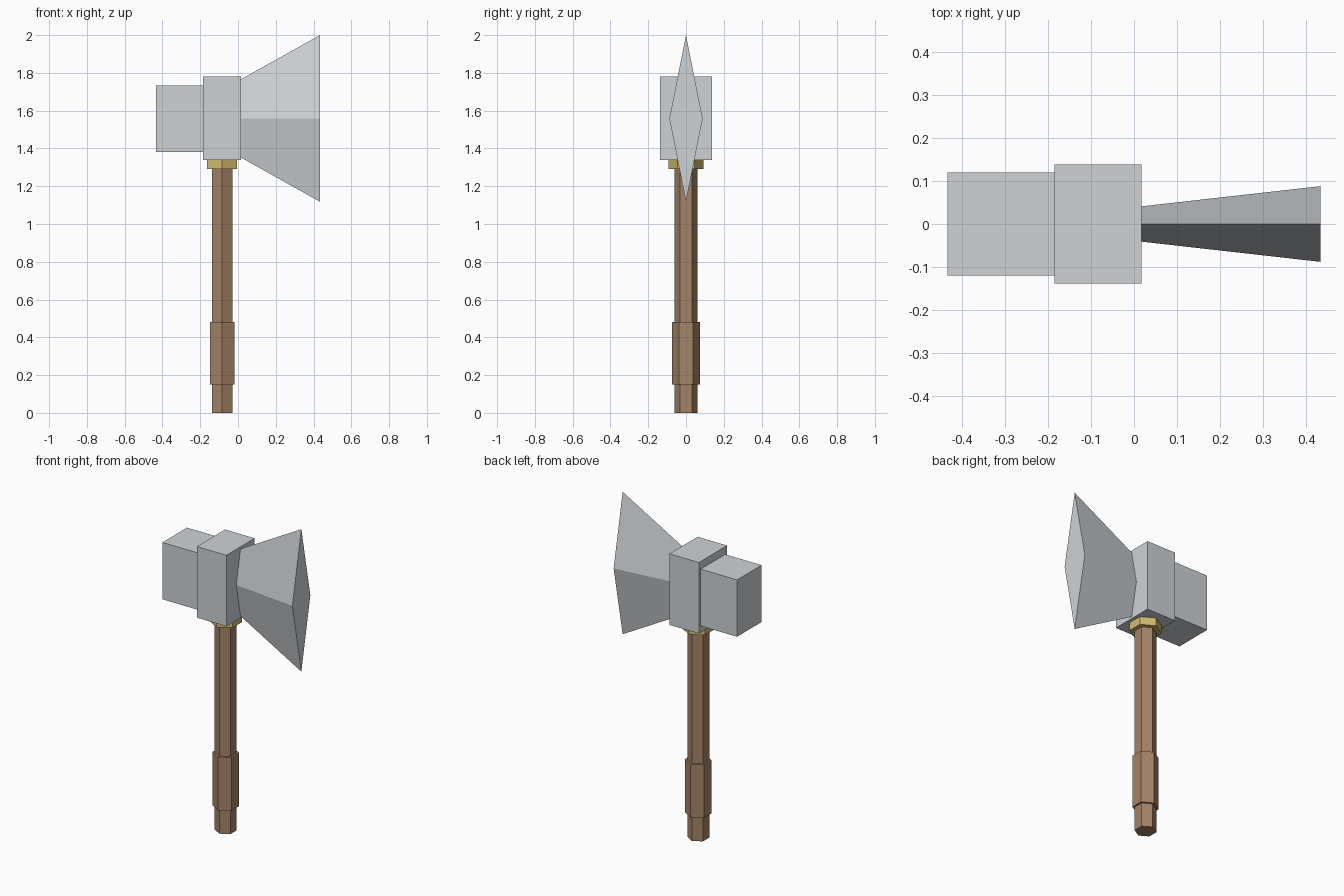
import bpy
import bmesh
from math import radians
from mathutils import Matrix, Vector

cube = bpy.data.objects.get("Cube")
if cube:
    bpy.data.objects.remove(cube, do_unlink=True)


def make_material(name, rgb):
    mat = bpy.data.materials.new(name)
    mat.use_nodes = True
    colour = (*rgb, 1.0)
    mat.diffuse_color = colour
    mat.node_tree.nodes["Principled BSDF"].inputs["Base Color"].default_value = colour
    return mat


steel = make_material("pale steel", (0.62, 0.65, 0.67))
wood = make_material("brown wood", (0.37, 0.23, 0.135))
brass = make_material("brass", (0.66, 0.50, 0.16))

HANDLE_X = -0.084


def finish(name, bm, mat):
    bmesh.ops.recalc_face_normals(bm, faces=bm.faces)
    mesh = bpy.data.meshes.new(name)
    bm.to_mesh(mesh)
    bm.free()
    mesh.materials.append(mat)
    obj = bpy.data.objects.new(name, mesh)
    bpy.context.scene.collection.objects.link(obj)
    return obj


def hex_prism(name, radius, z0, z1, mat):
    """Upright six-sided prism with corners pointing to front and back."""
    bm = bmesh.new()
    place = Matrix.Translation((HANDLE_X, 0, (z0 + z1) / 2)) @ Matrix.Rotation(radians(30), 4, "Z")
    bmesh.ops.create_cone(bm, cap_ends=True, segments=6, radius1=radius,
                          radius2=radius, depth=z1 - z0, matrix=place)
    # turn so a corner faces the front
    if max(v.co.y for v in bm.verts) < radius * 0.95:
        bmesh.ops.rotate(bm, verts=bm.verts, cent=(HANDLE_X, 0, 0),
                         matrix=Matrix.Rotation(radians(30), 3, "Z"))
    return finish(name, bm, mat)


def block(name, x0, x1, half_y, z0, z1, mat):
    bm = bmesh.new()
    bmesh.ops.create_cube(bm, size=1)
    bmesh.ops.scale(bm, verts=bm.verts, vec=(x1 - x0, 2 * half_y, z1 - z0))
    bmesh.ops.translate(bm, verts=bm.verts, vec=((x0 + x1) / 2, 0, (z0 + z1) / 2))
    return finish(name, bm, mat)


def flared_blade(name, sections, mid_z, mat):
    """Loft between two diamond sections, each given as x, half_y, half_z."""
    bm = bmesh.new()
    rings = []
    for x, hy, hz in sections:
        corners = ((0, hz), (hy, 0), (0, -hz), (-hy, 0))
        rings.append([bm.verts.new(Vector((x, y, mid_z + z))) for y, z in corners])
    inner, outer = rings
    for i in range(4):
        j = (i + 1) % 4
        bm.faces.new((inner[i], inner[j], outer[j], outer[i]))
    bm.faces.new(inner)
    bm.faces.new(outer)
    return finish(name, bm, mat)


# Handle, grip and collar
hex_prism("handle", 0.062, 0, 1.34, wood)
hex_prism("grip", 0.075, 0.15, 0.48, wood)
hex_prism("collar", 0.092, 1.29, 1.345, brass)

# Head with the hammer on one side and the blade on the other
block("head_block", -0.185, 0.017, 0.138, 1.34, 1.78, steel)
block("hammer_block", -0.434, -0.185, 0.12, 1.38, 1.732, steel)
flared_blade("blade", ((0.017, 0.041, 0.208), (0.434, 0.088, 0.441)), 1.559, steel)
